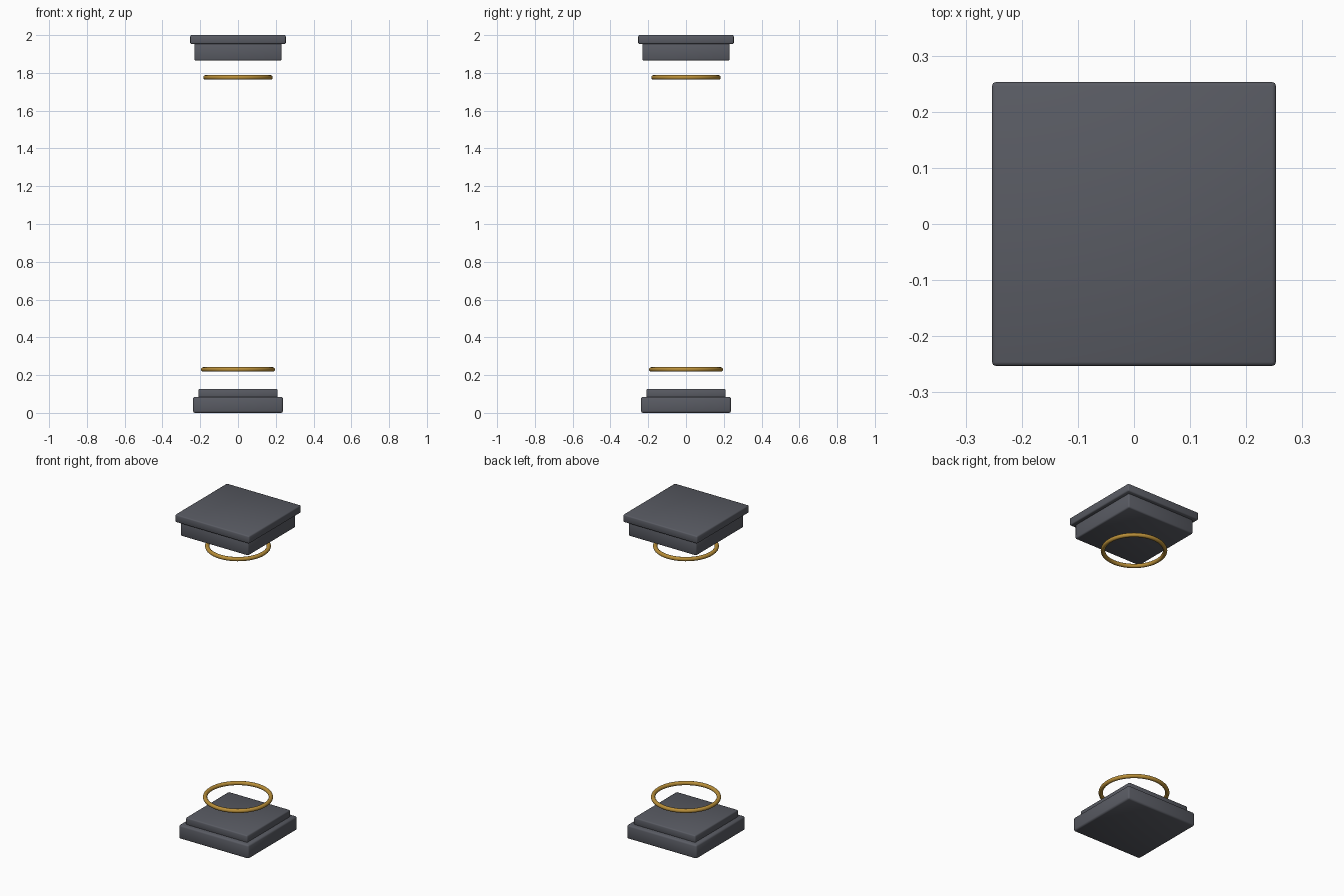
import bpy

cube = bpy.data.objects.get("Cube")
if cube:
    bpy.data.objects.remove(cube, do_unlink=True)


def material(name, rgb):
    mat = bpy.data.materials.new(name)
    mat.use_nodes = True
    mat.diffuse_color = (*rgb, 1)
    mat.node_tree.nodes["Principled BSDF"].inputs["Base Color"].default_value = (*rgb, 1)
    return mat


stone = material("dark slate", (0.10, 0.105, 0.125))
gold = material("antique gold", (0.48, 0.27, 0.04))


def slab(name, half, bottom, top, bevel):
    """Square slab with softly rounded edges."""
    bpy.ops.mesh.primitive_cube_add(size=1, location=(0, 0, (bottom + top) / 2))
    ob = bpy.context.object
    ob.name = name
    ob.scale = (2 * half, 2 * half, top - bottom)
    bpy.ops.object.transform_apply(location=False, rotation=False, scale=True)
    mod = ob.modifiers.new("rounded edges", "BEVEL")
    mod.width = bevel
    mod.segments = 2
    ob.data.materials.append(stone)
    bpy.ops.object.shade_smooth()


def ring(name, outer, thickness, z):
    """Thin floating band."""
    bpy.ops.mesh.primitive_torus_add(
        location=(0, 0, z), major_radius=outer - thickness, minor_radius=thickness,
        major_segments=64, minor_segments=12)
    ob = bpy.context.object
    ob.name = name
    ob.data.materials.append(gold)
    bpy.ops.object.shade_smooth()


# Base: wide plinth, narrower step, ring above
slab("base_plinth", 0.238, 0.0, 0.085, 0.01)
slab("base_step", 0.21, 0.08, 0.127, 0.007)
ring("lower_ring", 0.196, 0.012, 0.23)

# Capital: ring, block and overhanging top slab
ring("upper_ring", 0.184, 0.012, 1.776)
slab("capital_block", 0.231, 1.865, 1.957, 0.008)
slab("capital_slab", 0.253, 1.953, 2.0, 0.007)
